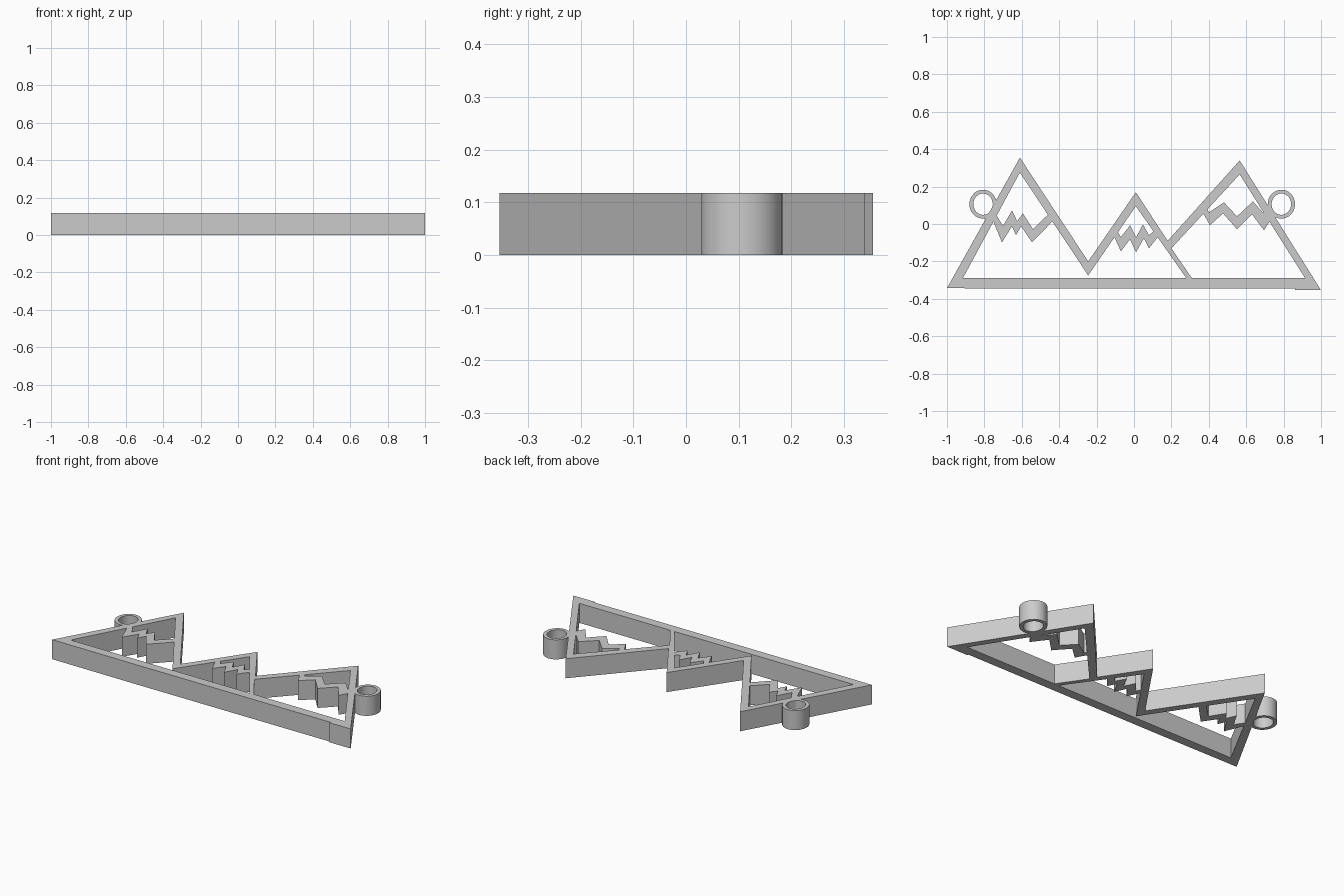
import bpy
from math import cos, sin, tau, radians

if "Cube" in bpy.data.objects:
    bpy.data.objects.remove(bpy.data.objects["Cube"])

HEIGHT = 0.118

grey = bpy.data.materials.new("plain grey")
grey.use_nodes = True
colour = (0.6, 0.6, 0.6, 1)
grey.diffuse_color = colour
grey.node_tree.nodes["Principled BSDF"].inputs["Base Color"].default_value = colour


def plate(name, *loops):
    """Extrude an outline, with any further loops cut out as holes."""
    curve = bpy.data.curves.new(name, "CURVE")
    curve.dimensions = "2D"
    curve.fill_mode = "BOTH"
    curve.extrude = HEIGHT / 2
    for loop in loops:
        spline = curve.splines.new("POLY")
        spline.points.add(len(loop) - 1)
        for point, (x, y) in zip(spline.points, loop):
            point.co = (x, y, 0, 1)
        spline.use_cyclic_u = True
    curve.materials.append(grey)
    obj = bpy.data.objects.new(name, curve)
    obj.location.z = HEIGHT / 2
    bpy.context.collection.objects.link(obj)
    bpy.ops.object.select_all(action="DESELECT")
    obj.select_set(True)
    bpy.context.view_layer.objects.active = obj
    bpy.ops.object.convert(target="MESH")
    bpy.ops.object.shade_smooth_by_angle(angle=radians(30))
    return bpy.context.object


def oval(cx, cy, rx, ry, sides=48):
    return [(cx + rx * cos(tau * i / sides), cy + ry * sin(tau * i / sides))
            for i in range(sides)]


# Three-peak frame with two openings
outline = [(-1, -.343), (-.61, .355), (-.245, -.2), (.01, .17), (.18, -.09),
           (.565, .34), (1, -.354), (.86, -.354), (.86, -.346), (-.46, -.346)]
left_opening = [(-.915, -.29), (-.61, .275), (-.245, -.275), (.01, .095), (.28, -.29)]
right_opening = [(.31, -.29), (.2, -.13), (.565, .265), (.915, -.29)]
plate("mountain_frame", outline, left_opening, right_opening)

# Zigzag snow lines: upper edge, then lower edge back
plate("left_peak_snow_line",
      [(-.75, .07), (-.7, -.01), (-.652, .073), (-.625, .015), (-.594, .057),
       (-.54, -.028), (-.45, .06),
       (-.43, .02), (-.545, -.098), (-.604, -.012), (-.631, -.06),
       (-.652, -.012), (-.706, -.098), (-.755, .02)])
plate("middle_peak_snow_line",
      [(-.1, -.02), (-.07, -.07), (-.021, -.007), (.011, -.071), (.048, -.002),
       (.08, -.06), (.115, -.03),
       (.135, -.06), (.08, -.13), (.053, -.076), (.011, -.151),
       (-.021, -.082), (-.07, -.146), (-.112, -.055)])
plate("right_peak_snow_line",
      [(.385, .1), (.4, .062), (.481, .116), (.551, .041), (.636, .121),
       (.69, .06), (.715, .08),
       (.735, .03), (.695, -.034), (.631, .052), (.551, -.028),
       (.476, .057), (.406, -.007), (.36, .075)])

# Hanging rings on the outer slopes
for name, x in (("right_ring", -.807), ("left_ring", .788)):
    plate(name, oval(x, .106, .073, .077), oval(x, .106, .052, .057))
